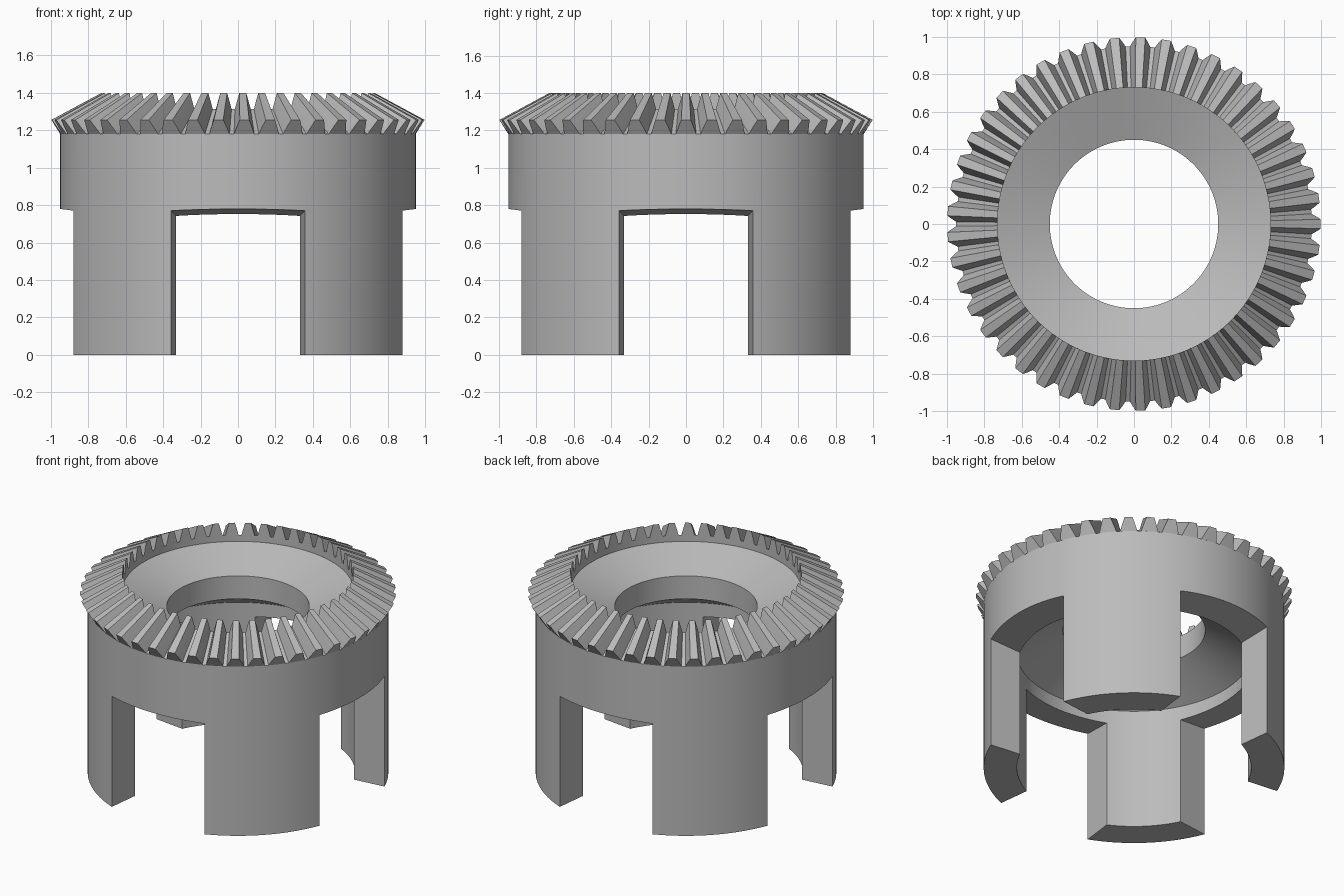
import bpy, bmesh
from math import cos, sin, pi, tau

if "Cube" in bpy.data.objects:
    bpy.data.objects.remove(bpy.data.objects["Cube"])

TEETH = 45
BODY_R, BORE_R, RIM_R = 0.95, 0.45, 0.73

steel = bpy.data.materials.new("grey_steel")
steel.use_nodes = True
grey = (0.5, 0.5, 0.5, 1)
steel.diffuse_color = grey
steel.node_tree.nodes["Principled BSDF"].inputs["Base Color"].default_value = grey


def make_object(name, bm):
    bmesh.ops.remove_doubles(bm, verts=bm.verts, dist=1e-5)
    bmesh.ops.recalc_face_normals(bm, faces=bm.faces)
    mesh = bpy.data.meshes.new(name)
    bm.to_mesh(mesh)
    bm.free()
    mesh.materials.append(steel)
    obj = bpy.data.objects.new(name, mesh)
    bpy.context.collection.objects.link(obj)
    return obj


def activate(obj):
    bpy.ops.object.select_all(action="DESELECT")
    obj.select_set(True)
    bpy.context.view_layer.objects.active = obj


def sweep(bm, angles, profile_at, closed):
    """Skin (radius, height) profiles placed around the z axis."""
    rings = [[bm.verts.new((r * cos(a), r * sin(a), z)) for r, z in profile_at(i)]
             for i, a in enumerate(angles)]
    for i, ring in enumerate(rings):
        after = rings[(i + 1) % len(rings)]
        n = len(ring)
        for j in range(n if closed else n - 1):
            k = (j + 1) % n
            bm.faces.new((ring[j], after[j], after[k], ring[k]))


# Turned body: outer wall, leg sleeve, bored web and dished top
body_profile = [(BODY_R, 0), (BODY_R, 1.18), (RIM_R, 1.27), (BORE_R, 1.16),
                (BORE_R, 1.0), (0.74, 0.84), (0.74, 0)]
bm = bmesh.new()
segments = 4 * TEETH
sweep(bm, [tau * i / segments for i in range(segments)], lambda i: body_profile, True)
body = make_object("body_with_legs", bm)

# Four drafted slots divide the sleeve into legs
bm = bmesh.new()
for q in range(4):
    c, s = cos(q * pi / 2), sin(q * pi / 2)
    ends = []
    for d in (0.5, 1.1):
        half, top = 0.357 + 0.12 * (d - 0.88), 0.78 + 0.13 * (d - BODY_R)
        corners = [(-half, -0.1), (half, -0.1), (half, top), (-half, top)]
        ends.append([bm.verts.new((d * c - w * s, d * s + w * c, z)) for w, z in corners])
    near, far = ends
    bm.faces.new(near)
    bm.faces.new(far)
    for j in range(4):
        k = (j + 1) % 4
        bm.faces.new((near[j], near[k], far[k], far[j]))
cutter = make_object("slot_cutter", bm)
cutter.hide_render = True
activate(body)
cut = body.modifiers.new("slots", "BOOLEAN")
cut.operation = "DIFFERENCE"
cut.solver = "EXACT"
cut.object = cutter
bpy.ops.object.modifier_apply(modifier=cut.name)
bpy.data.objects.remove(cutter)

# Toothed crown: each step is (share of pitch, share of tooth height)
tooth = [(-0.41, 0), (-0.3, 0.5), (-0.18, 1), (0.18, 1), (0.3, 0.5), (0.41, 0)]


def crown_profile(i):
    t = tooth[i % len(tooth)][1]
    return [(RIM_R, 1.27), (RIM_R, 1.315 + 0.085 * t),
            (BODY_R + 0.048 * t, 1.18 + 0.076 * t), (BODY_R, 1.18)]


bm = bmesh.new()
angles = [tau * (n + share) / TEETH for n in range(TEETH) for share, _ in tooth]
sweep(bm, angles, crown_profile, False)
crown = make_object("bevel_teeth", bm)

for obj in (body, crown):
    activate(obj)
    bpy.ops.object.shade_smooth_by_angle(angle=pi / 9)
